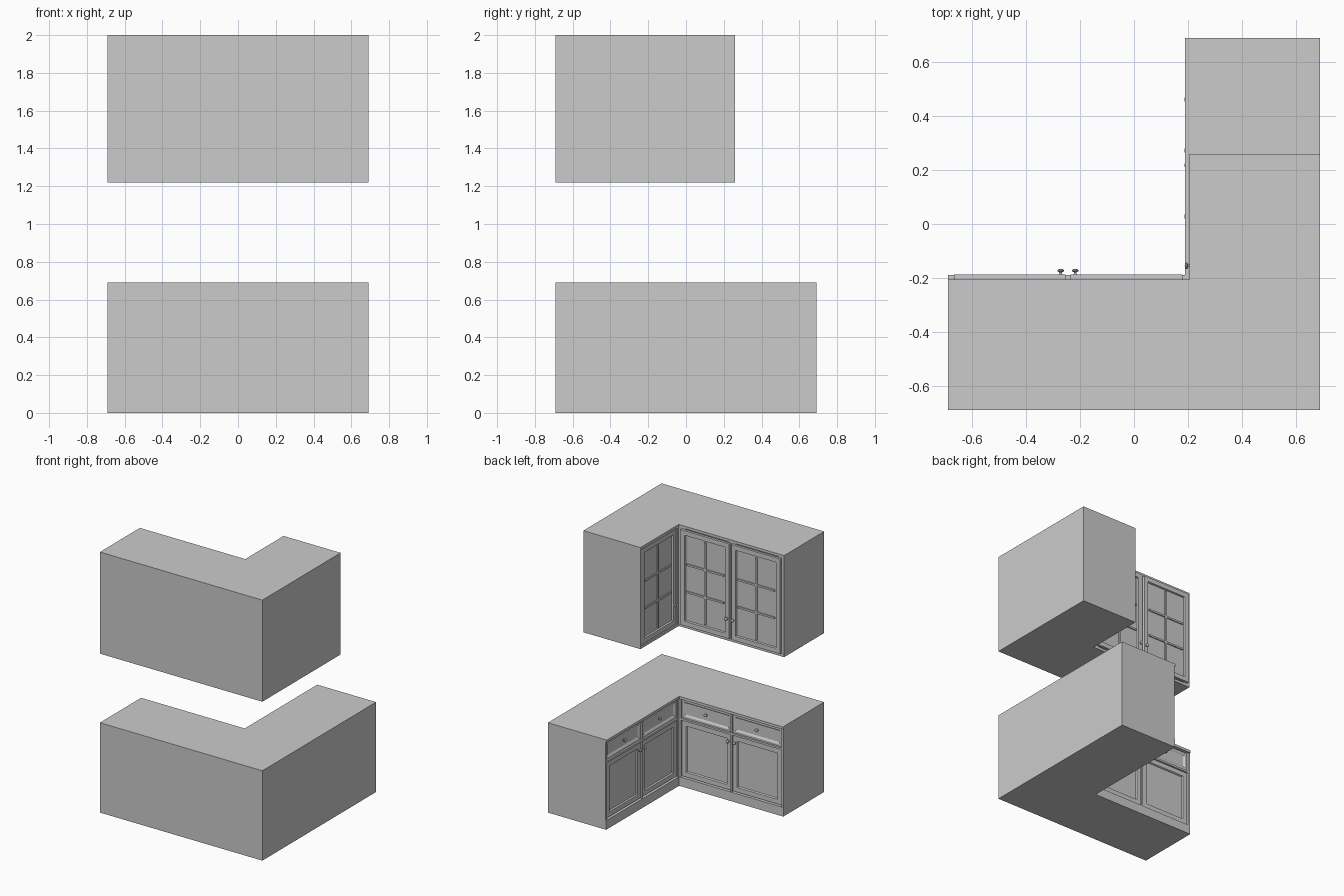
import bpy, bmesh, math
from mathutils import Matrix, Vector

if "Cube" in bpy.data.objects:
    bpy.data.objects.remove(bpy.data.objects["Cube"])

E = 0.69  # outer half width of the corner unit
# Parts are laid out on the wing along x; MIRROR reflects them onto the wing along y
STRAIGHT = Matrix.Identity(4)
MIRROR = Matrix(((0, -1, 0, 0), (-1, 0, 0, 0), (0, 0, 1, 0), (0, 0, 0, 1)))


def finish(name, bm, m=STRAIGHT):
    bm.transform(m)
    bmesh.ops.recalc_face_normals(bm, faces=bm.faces)
    me = bpy.data.meshes.new(name)
    bm.to_mesh(me)
    bm.free()
    ob = bpy.data.objects.new(name, me)
    bpy.context.collection.objects.link(ob)
    return ob


def add_box(bm, x0, x1, y0, y1, z0, z1):
    mat = Matrix.Translation(((x0 + x1) / 2, (y0 + y1) / 2, (z0 + z1) / 2)) \
        @ Matrix.Diagonal((x1 - x0, y1 - y0, z1 - z0, 1))
    return bmesh.ops.create_cube(bm, size=1, matrix=mat)["verts"]


def l_slab(name, front, y_end, z0, z1):
    """L-shaped slab whose inner faces lie at y = front and x = -front."""
    bm = bmesh.new()
    pts = [(-E, -E), (E, -E), (E, y_end), (-front, y_end), (-front, front), (-E, front)]
    face = bm.faces.new([bm.verts.new((x, y, z0)) for x, y in pts])
    ext = bmesh.ops.extrude_face_region(bm, geom=[face])["geom"]
    bmesh.ops.translate(bm, vec=(0, 0, z1 - z0),
                        verts=[v for v in ext if isinstance(v, bmesh.types.BMVert)])
    return finish(name, bm)


def frame(name, m, boxes, back, front):
    bm = bmesh.new()
    for x0, x1, z0, z1 in boxes:
        add_box(bm, x0, x1, back, front, z0, z1)
    return finish(name, bm, m)


def panel(name, m, x0, x1, z0, z1, back, front, border, slope, depth, grid=None):
    """Door or drawer front with a recessed centre and optional glazing bars."""
    bm = bmesh.new()
    add_box(bm, x0, x1, back, front, z0, z1)
    face = max(bm.faces, key=lambda f: f.calc_center_median().y)
    bmesh.ops.inset_individual(bm, faces=[face], thickness=border)
    bmesh.ops.inset_individual(bm, faces=[face], thickness=slope)
    for v in face.verts:
        v.co.y -= depth
    if grid:
        cols, rows = grid
        a0, a1, b0, b1 = x0 + border, x1 - border, z0 + border, z1 - border
        w = 0.007
        for i in range(1, cols):
            x = a0 + (a1 - a0) * i / cols
            add_box(bm, x - w, x + w, back, front - 0.003, b0, b1)
        for j in range(1, rows):
            z = b0 + (b1 - b0) * j / rows
            add_box(bm, a0, a1, back, front - 0.0035, z - w, z + w)
    return finish(name, bm, m)


def knob(name, m, x, y, z):
    """Turned knob pointing along +y."""
    prof = [(0, 0), (0.008, 0), (0.005, 0.004), (0.005, 0.009),
            (0.012, 0.013), (0.012, 0.017), (0.007, 0.021), (0, 0.022)]
    bm = bmesh.new()
    vs = [bm.verts.new((r, h, 0)) for r, h in prof]
    es = [bm.edges.new(p) for p in zip(vs, vs[1:])]
    bmesh.ops.spin(bm, geom=vs + es, cent=(0, 0, 0), axis=(0, 1, 0),
                   angle=math.tau, steps=16)
    bmesh.ops.remove_doubles(bm, verts=bm.verts, dist=1e-5)
    bmesh.ops.translate(bm, verts=bm.verts, vec=Vector((x, y, z)))
    ob = finish(name, bm, m)
    bpy.ops.object.select_all(action='DESELECT')
    bpy.context.view_layer.objects.active = ob
    ob.select_set(True)
    bpy.ops.object.shade_smooth_by_angle(angle=math.radians(40))


# Base cabinet: plinth, carcass and counter
l_slab("base_plinth", -0.195, E, 0, 0.07)
l_slab("base_carcass", -0.225, E, 0.07, 0.67)
l_slab("counter", -0.19, E, 0.67, 0.69)

MID = -0.245
HALVES = (("outer", -0.668, MID - 0.009, -1), ("inner", MID + 0.009, 0.18, 1))
for wing, m in (("left_wing", STRAIGHT), ("right_wing", MIRROR)):
    frame(wing + "_base_frame", m,
          [(-E, -0.672, 0.07, 0.67), (MID - 0.006, MID + 0.006, 0.07, 0.67),
           (0.184, 0.225, 0.07, 0.67), (-0.672, 0.184, 0.505, 0.52)], -0.226, -0.2)
    for side, x0, x1, s in HALVES:
        tag = f"{wing}_{side}_"
        panel(tag + "drawer", m, x0, x1, 0.524, 0.664, -0.226, -0.208, 0.02, 0.018, 0.008)
        panel(tag + "base_door", m, x0, x1, 0.076, 0.501, -0.226, -0.208, 0.05, 0.008, 0.01)
        knob(tag + "drawer_knob", m, (x0 + x1) / 2, -0.209, 0.6)
        knob(tag + "base_door_knob", m, MID + s * 0.027, -0.209, 0.45)

# Wall cabinet: carcass with top and bottom plates
l_slab("wall_bottom_plate", -0.205, 0.26, 1.22, 1.24)
l_slab("wall_carcass", -0.225, 0.26, 1.24, 1.98)
l_slab("wall_top_plate", -0.205, 0.26, 1.98, 2.0)

# Long wall wing: pair of overlay glazed doors
frame("left_wing_wall_frame", STRAIGHT,
      [(-E, -0.64, 1.24, 1.98), (MID - 0.03, MID + 0.03, 1.24, 1.98),
       (0.15, 0.225, 1.24, 1.98)], -0.226, -0.206)
for side, x0, x1, s in HALVES:
    panel(f"left_wing_{side}_glazed_door", STRAIGHT, x0, x1, 1.245, 1.975,
          -0.206, -0.187, 0.05, 0.005, 0.012, (2, 3))
    knob(f"left_wing_{side}_glazed_door_knob", STRAIGHT, MID + s * 0.027, -0.188, 1.4)

# Short wall wing: single inset glazed door
frame("right_wing_wall_frame", MIRROR,
      [(-0.26, -0.242, 1.24, 1.98), (0.184, 0.225, 1.24, 1.98)], -0.226, -0.206)
panel("right_wing_glazed_door", MIRROR, -0.238, 0.18, 1.245, 1.975,
      -0.226, -0.209, 0.05, 0.005, 0.012, (2, 3))
knob("right_wing_glazed_door_knob", MIRROR, 0.155, -0.21, 1.4)
